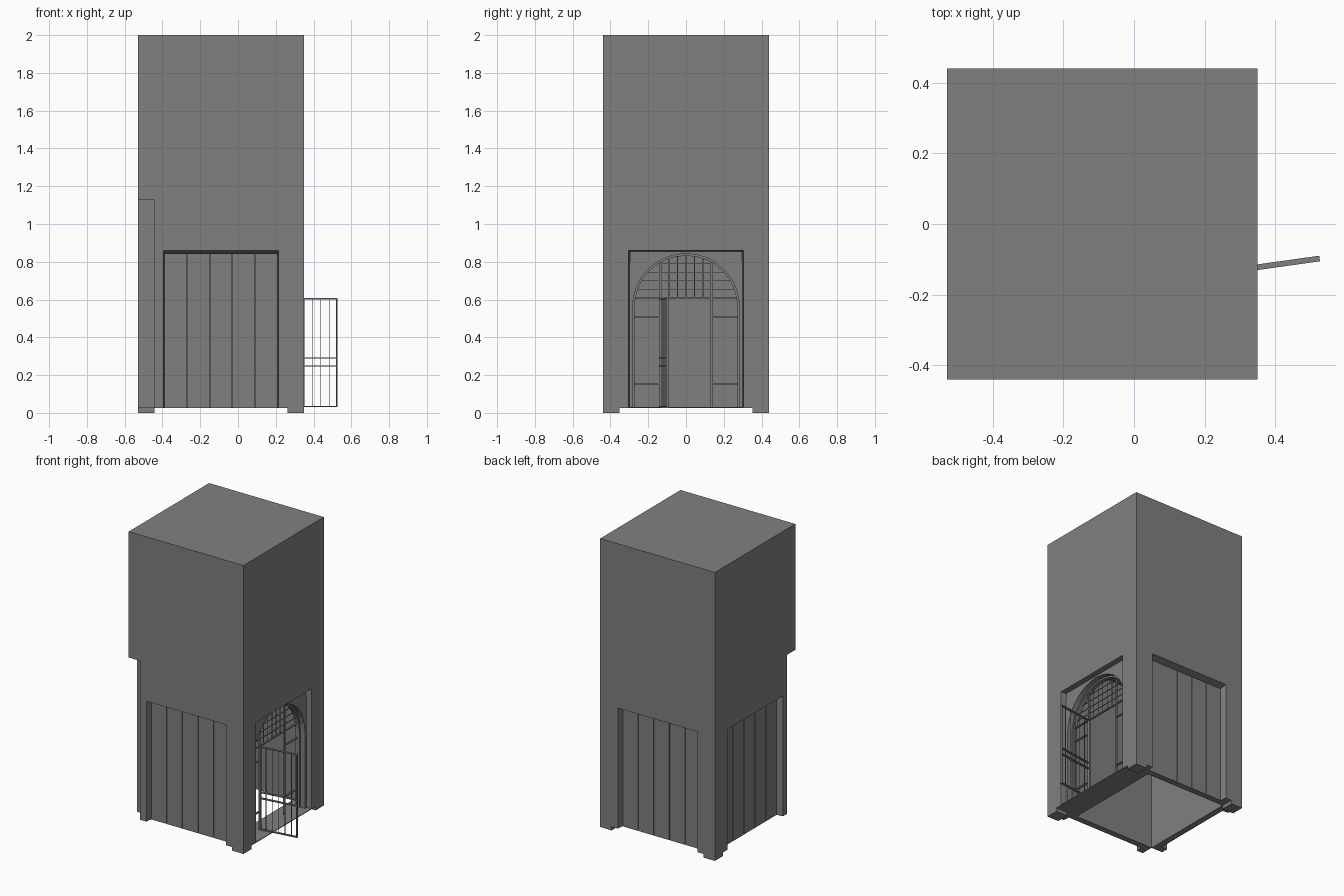
import bpy, bmesh, math
from mathutils import Matrix, Vector

if "Cube" in bpy.data.objects:
    bpy.data.objects.remove(bpy.data.objects["Cube"])

CX, H = -0.09, 0.44          # tower centre in x, half width
P = 0.088                    # corner pier size
W = H - P                    # half width of the wall between piers
BASE, FLOOR = 0.025, 1.127   # wall underside, underside of the upper block

stone = bpy.data.materials.new("mid grey")
stone.diffuse_color = (0.216, 0.216, 0.216, 1)
stone.use_nodes = True
stone.node_tree.nodes["Principled BSDF"].inputs["Base Color"].default_value = stone.diffuse_color


def side(k):
    """Local frame of a wall: x along it, y inwards, z up."""
    return (Matrix.Translation((CX, 0, 0)) @ Matrix.Rotation(k * math.pi / 2, 4, 'Z')
            @ Matrix.Translation((0, -H, 0)))


def finish(name, bm, mat):
    bmesh.ops.recalc_face_normals(bm, faces=bm.faces)
    me = bpy.data.meshes.new(name)
    bm.to_mesh(me)
    bm.free()
    me.transform(mat)
    me.materials.append(stone)
    ob = bpy.data.objects.new(name, me)
    bpy.context.collection.objects.link(ob)
    return ob


def boxes(name, spans, mat=Matrix()):
    """One object from a list of (x0, x1, y0, y1, z0, z1)."""
    bm = bmesh.new()
    for x0, x1, y0, y1, z0, z1 in spans:
        m = (Matrix.Translation(((x0 + x1) / 2, (y0 + y1) / 2, (z0 + z1) / 2))
             @ Matrix.Diagonal((x1 - x0, y1 - y0, z1 - z0, 1)))
        bmesh.ops.create_cube(bm, size=1, matrix=m)
    return finish(name, bm, mat)


def loft(name, front, d0, back, d1, mat):
    """Solid wall with an opening, between two outlines at depths d0 and d1.
    Each outline holds matching inner and outer points, joined as quads."""
    bm = bmesh.new()
    rings = []
    for pts, d in ((front, d0), (back, d1)):
        rings.append([[bm.verts.new((u, d, z)) for u, z in loop] for loop in pts])
    (fi, fo), (bi, bo) = rings
    for i in range(len(fi) - 1):
        j = i + 1
        for q in ((fi[i], fi[j], fo[j], fo[i]), (bi[i], bo[i], bo[j], bi[j]),
                  (fi[i], bi[i], bi[j], fi[j]), (fo[i], fo[j], bo[j], bo[i])):
            bm.faces.new(q)
    for e in (0, -1):
        bm.faces.new((fi[e], fo[e], bo[e], bi[e]))
    return finish(name, bm, mat)


def rect_opening(a, h):
    return ([(a, BASE), (a, h), (-a, h), (-a, BASE)],
            [(W, BASE), (W, FLOOR), (-W, FLOOR), (-W, BASE)])


SPRING, STEPS = 0.56, 16


def arch_opening(r, w=0.3, top=0.855):
    inner, outer = [(r, BASE)], [(w, BASE)]
    for i in range(STEPS + 1):
        c, s = math.cos(math.pi * i / STEPS), math.sin(math.pi * i / STEPS)
        inner.append((r * c, SPRING + r * s))
        k = min(w / max(abs(c), 1e-6), (top - SPRING) / max(s, 1e-6))
        outer.append((k * c, SPRING + k * s))
    return inner + [(-r, BASE)], outer + [(-w, BASE)]


# upper block and three corner piers (the front left one is missing)
boxes("upper_block", [(CX - H, CX + H, -H, H, FLOOR, 2)])
for name, sx, sy in (("front_right", 1, -1), ("back_right", 1, 1), ("back_left", -1, 1)):
    xs = sorted((CX + sx * W, CX + sx * H))
    ys = sorted((sy * W, sy * H))
    boxes("pier_" + name, [(*xs, *ys, 0, FLOOR)])

# three walls with a splayed recess filled by five planks
for name, k in (("front", 0), ("back", 2), ("left", 3)):
    m = side(k)
    loft(name + "_wall", rect_opening(0.305, 0.86), 0, rect_opening(0.295, 0.837), P, m)
    boxes(name + "_backing", [(-0.3, 0.3, 0.056, P, BASE, 0.845)], m)
    boxes(name + "_planks", [(-0.3 + 0.12 * i + 0.002, -0.18 + 0.12 * i - 0.002,
                              0.045, 0.06, BASE, 0.845) for i in range(5)], m)

# right wall: rectangular recess, then a stepped arch
m = side(1)
loft("door_wall", rect_opening(0.305, 0.86), 0, rect_opening(0.295, 0.85), P, m)
loft("arch_outer", arch_opening(0.283), 0.035, arch_opening(0.283), 0.07, m)
loft("arch_inner", arch_opening(0.272), 0.07, arch_opening(0.272), 0.1, m)
boxes("threshold", [(-W, W, 0, 0.17, BASE, 0.03)], m)

# arch glazing bars
R, D0, D1, HW = 0.276, 0.084, 0.096, 0.135


def rise(u):
    return SPRING + math.sqrt(R * R - u * u)


bars = []
for s in (-1, 1):
    bars.append((s * HW - 0.004, s * HW + 0.004, D0, D1, BASE, rise(HW)))
    lo, hi = sorted((s * HW, s * R))
    bars += [(lo, hi, D0, D1, z - 0.004, z + 0.004) for z in (0.155, 0.51)]
bars.append((-R * 0.98, R * 0.98, D0, D1, 0.605, 0.613))
boxes("screen_frame", bars, m)
grid = []
for i in range(-2, 3):
    u = 0.045 * i
    grid.append((u - 0.002, u + 0.002, 0.088, 0.092, 0.61, rise(u)))
for i in range(1, 5):
    z = 0.61 + 0.045 * i
    half = math.sqrt(R * R - (z - SPRING) ** 2)
    grid.append((-half, half, 0.088, 0.092, z - 0.002, z + 0.002))
boxes("transom_grid", grid, m)

# open door leaf, hinged on the left post
hinge = Matrix.Translation((0.26, -HW, 0)) @ Matrix.Rotation(math.radians(8), 4, 'Z')
L, T = 0.268, 0.008
leaf = [(0, 0.008, -T, T, 0.03, 0.607), (L - 0.006, L, -T, T, 0.03, 0.607)]
leaf += [(0, L, -T, T, z, z + 0.006) for z in (0.03, 0.245, 0.287, 0.601)]
leaf += [(0.045 * i - 0.0015, 0.045 * i + 0.0015, -0.002, 0.002, 0.03, 0.6) for i in range(1, 6)]
boxes("door_leaf", leaf, hinge)
